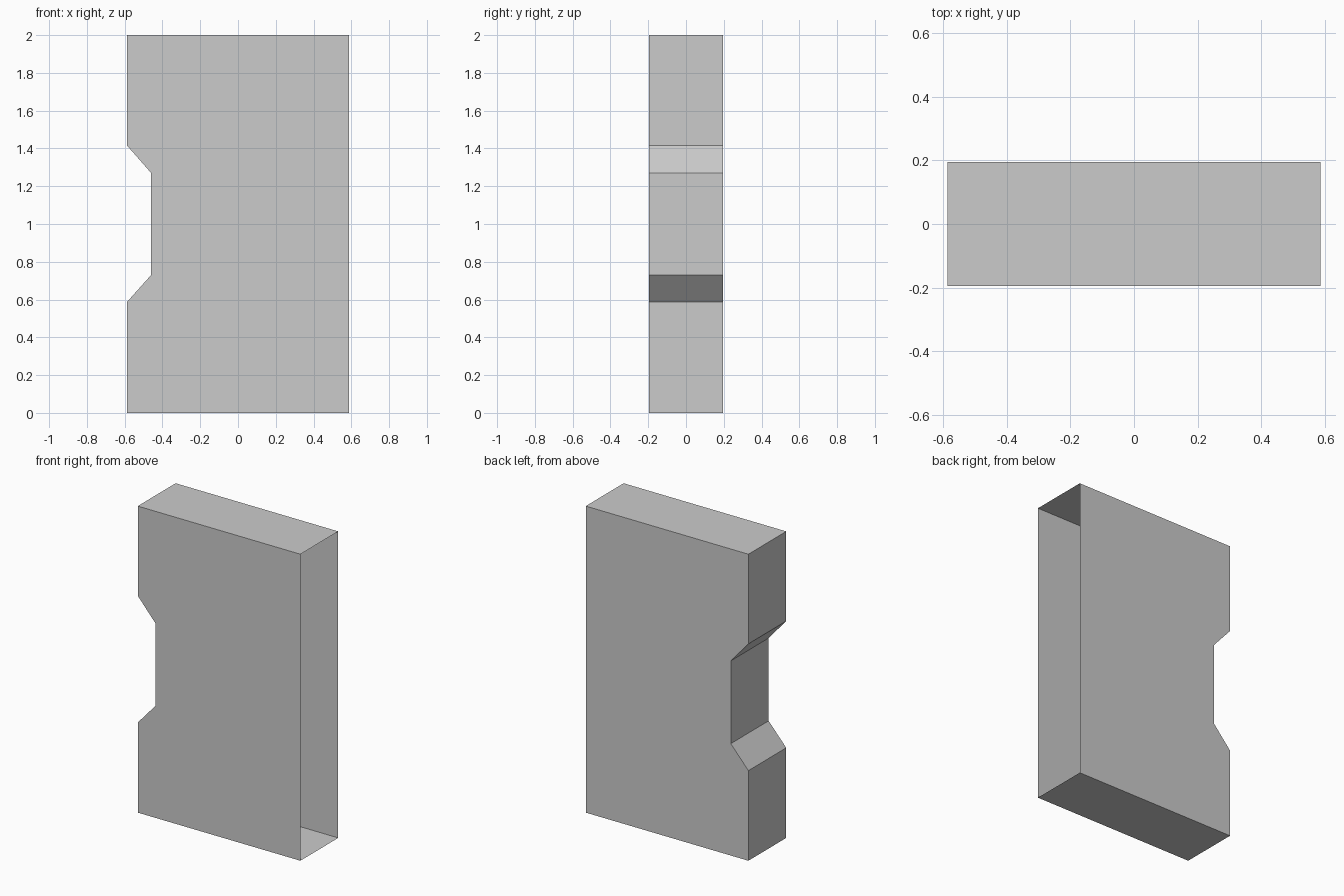
import bpy
import bmesh

cube = bpy.data.objects.get("Cube")
if cube:
    bpy.data.objects.remove(cube, do_unlink=True)

HALF_W, HALF_D, HEIGHT = 0.587, 0.195, 2.0
NOTCH_X = -0.46

# Plain grey card
grey = bpy.data.materials.new("light grey card")
grey.use_nodes = True
colour = (0.6, 0.6, 0.6, 1.0)
grey.diffuse_color = colour
grey.node_tree.nodes["Principled BSDF"].inputs["Base Color"].default_value = colour

# Side profile (x, z), starting and ending at the open edge, with the thumb notch
profile = [
    (HALF_W, HEIGHT), (-HALF_W, HEIGHT),
    (-HALF_W, 1.415), (NOTCH_X, 1.27),
    (NOTCH_X, 0.73), (-HALF_W, 0.588),
    (-HALF_W, 0), (HALF_W, 0),
]

bm = bmesh.new()
front = [bm.verts.new((x, -HALF_D, z)) for x, z in profile]
back = [bm.verts.new((x, HALF_D, z)) for x, z in profile]

# Front and back panels
bm.faces.new(front)
bm.faces.new(list(reversed(back)))

# Top, notched edge and bottom; the +x edge stays open
for i in range(len(profile) - 1):
    bm.faces.new((front[i + 1], front[i], back[i], back[i + 1]))

mesh = bpy.data.meshes.new("slipcase_shell")
bm.to_mesh(mesh)
bm.free()
mesh.materials.append(grey)
shell = bpy.data.objects.new("slipcase_shell", mesh)
bpy.context.collection.objects.link(shell)
